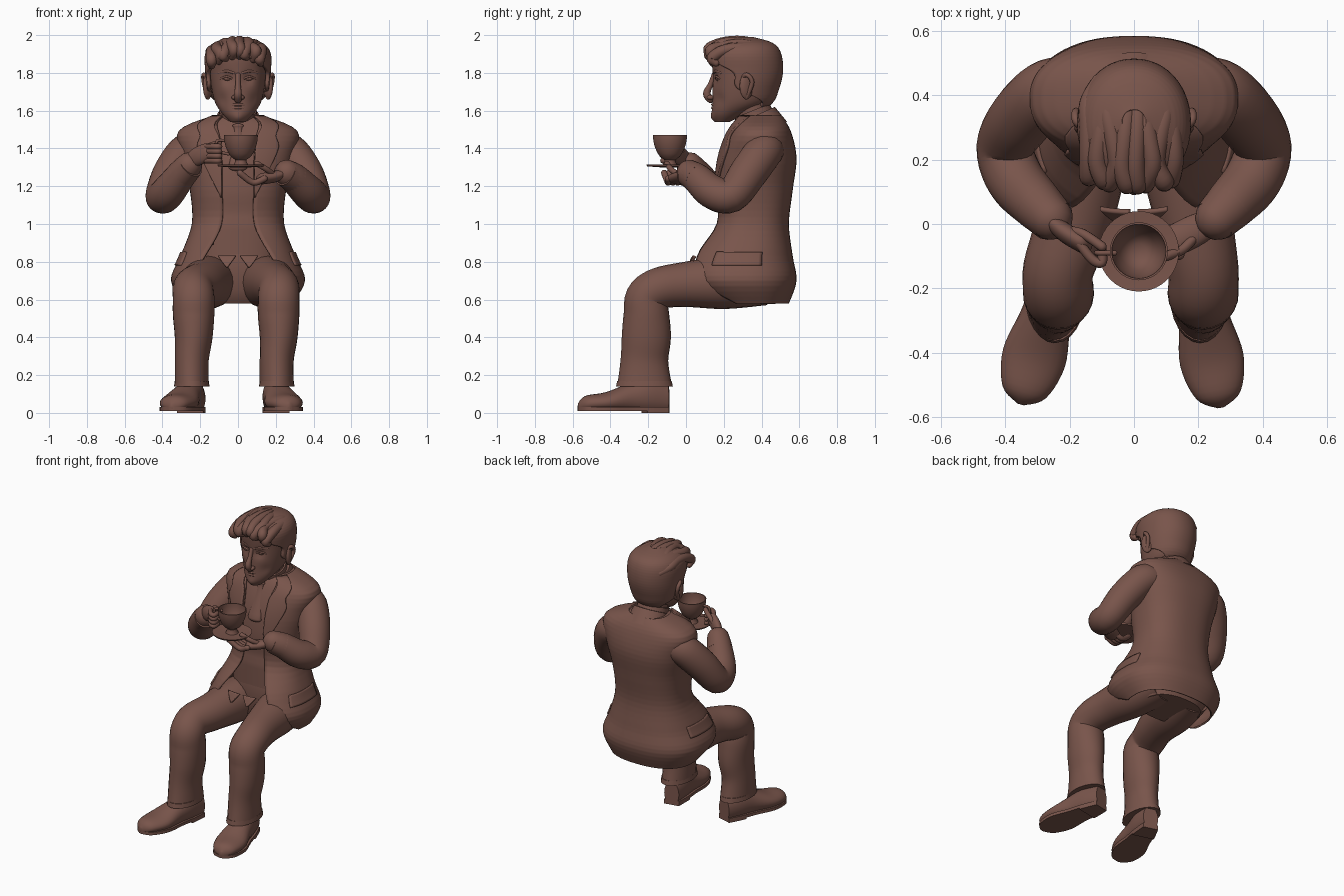
import bpy, bmesh
from math import sin, cos, pi, tau, copysign, exp
from mathutils import Vector, Matrix

if "Cube" in bpy.data.objects:
    bpy.data.objects.remove(bpy.data.objects["Cube"])

clay = bpy.data.materials.new("warm brown clay")
clay.use_nodes = True
clay.diffuse_color = (.19, .09, .07, 1)
clay.node_tree.nodes["Principled BSDF"].inputs["Base Color"].default_value = clay.diffuse_color

right_axis, depth_axis, up_axis = Matrix.Identity(3)
body_sides = (("left", 1), ("right", -1))


def finish(name, bm, thickness=0):
    bmesh.ops.recalc_face_normals(bm, faces=bm.faces)
    mesh = bpy.data.meshes.new(name)
    bm.to_mesh(mesh)
    bm.free()
    mesh.materials.append(clay)
    mesh.shade_smooth()
    mesh.set_sharp_from_angle(angle=.9)
    part = bpy.data.objects.new(name, mesh)
    bpy.context.collection.objects.link(part)
    if thickness:
        shell = part.modifiers.new("thickness", "SOLIDIFY")
        shell.thickness, shell.offset = thickness, 0
    return part


def skin(name, rings, closed=True, thickness=0):
    """Join rings of points into a capped tube or an open sheet."""
    bm = bmesh.new()
    loops = [[bm.verts.new(point) for point in ring] for ring in rings]
    count = len(rings[0])
    for low, high in zip(loops, loops[1:]):
        for j in range(count if closed else count - 1):
            k = (j + 1) % count
            bm.faces.new((low[j], low[k], high[k], high[j]))
    if closed:
        bm.faces.new(loops[0])
        bm.faces.new(loops[-1])
    return finish(name, bm, thickness)


def dense(rows, steps=5):
    """Smooth curve through rows of numbers."""
    out = []
    last = len(rows) - 1
    for i in range(last):
        quad = rows[max(i - 1, 0)], rows[i], rows[i + 1], rows[min(i + 2, last)]
        for t in (j / steps for j in range(steps)):
            out.append([b + t / 2 * (c - a + t * (2 * a - 5 * b + 4 * c - d + t * (3 * (b - c) + d - a)))
                        for a, b, c, d in zip(*quad)])
    return out + [rows[-1]]


def ellipse(centre, wide, high, sides):
    return [centre + wide * cos(tau * j / sides) + high * sin(tau * j / sides) for j in range(sides)]


def limb(name, rows, across=right_axis, flat=1, sides=24, rounded=True):
    """Tube through rows of x, y, z, half width and, if it varies, flat, which scales the other half width."""
    rows = dense([(*row, flat)[:5] for row in rows])
    points = [Vector(row[:3]) for row in rows]
    last = len(rows) - 1
    rings = []
    for i, (point, row) in enumerate(zip(points, rows)):
        along = (points[min(i + 1, last)] - points[max(i - 1, 0)]).normalized()
        across = (across - along * across.dot(along)).normalized()
        radius, ratio = row[3:]
        wide, high = across * radius, along.cross(across) * radius * ratio
        ends = (.4, .8, 1.2, 1.5) if rounded and i in (0, last) else ()
        way = along * radius * min(ratio, 1) * (1 if i else -1)
        dome = [ellipse(point + way * sin(q), wide * cos(q), high * cos(q), sides) for q in ends]
        flush = ellipse(point, wide, high, sides)
        rings += [flush] + dome if i else dome[::-1] + [flush]
    return skin(name, rings)


def wire(name, points, radius, **options):
    return limb(name, [(*point, radius) for point in points], sides=12, **options)


def mirrored(sign, rows):
    return [(sign * x, *rest) for x, *rest in rows]


def surf(table, z, angle, offset, power=2.4):
    """Point on a body given by rows of z, front, back, half width; angle zero is the front."""
    z = min(max(z, table[0][0]), table[-1][0])
    low, high = next((a, b) for a, b in zip(table, table[1:]) if z <= b[0])
    mix = (z - low[0]) / (high[0] - low[0])
    front, back, width = (a + (b - a) * mix for a, b in zip(low[1:4], high[1:4]))
    side, ahead = (copysign(abs(q) ** (2 / power), q) for q in (sin(angle), cos(angle)))
    return Vector(((width + offset) * side, (front + back) / 2 - ((back - front) / 2 + offset) * ahead, z))


def stack(name, table, offset=0, **options):
    return skin(name, [[surf(table, row[0], tau * j / 48, offset, **options) for j in range(48)] for row in table])


def patch(name, table, rows, offset, thickness, sides=12, **options):
    """Sheet lying on a body, from rows of z, start angle, end angle."""
    skin(name, [[surf(table, z, a + (b - a) * j / sides, offset, **options) for j in range(sides + 1)]
                for z, a, b in dense(rows)], False, thickness)


def ball(name, centre, scale, turn=0):
    bm = bmesh.new()
    place = Matrix.Translation(centre) @ Matrix.Rotation(turn, 4, "Z") @ Matrix.Diagonal((*scale, 1))
    bmesh.ops.create_uvsphere(bm, u_segments=20, v_segments=12, radius=1, matrix=place)
    finish(name, bm)


# Torso rows: z, front, back, half width, angle where the open jacket starts
torso = dense([(.58, .13, .54, .28, 1.3), (.7, 0, .58, .35, .75), (.83, .03, .56, .3, .55), (1, .16, .54, .24, .3),
               (1.18, .16, .56, .25, .27), (1.35, .18, .58, .29, .23), (1.49, .23, .55, .31, .27),
               (1.57, .28, .5, .13, .6)])
stack("waistcoat", [(z, max(front, .16), back, min(width, .25)) for z, front, back, width, gap in torso if z > .8], -.01)
stack("trouser_seat", [(.58, .2, .5, .2), (.65, .15, .53, .24), (.84, .17, .53, .23)])
patch("jacket", torso, [(row[0], row[4], tau - row[4]) for row in torso], 0, .01, sides=56)

for side, sign in body_sides:
    def front_patch(part, rows, offset):
        patch(side + part, torso, [(z, sign * a, sign * b) for z, a, b in rows], offset, .014)
    front_patch("_lapel", [(1.14, .27, .29), (1.38, .23, .66), (1.48, .27, .6), (1.57, .6, 1.2)], .012)
    front_patch("_pocket_flap", [(.78, 1.1, 1.9), (.85, 1.1, 1.9)], .007)
    front_patch("_waistcoat_point", [(.77, .12, .14), (.83, .02, .3)], -.01)
ball("jacket_button", (-.14, .12, .9), (.014, .01, .014))

# Neck, collars and tie
limb("neck", [(0, .4, 1.48, .09), (0, .36, 1.56, .09), (0, .34, 1.66, .09)])
limb("shirt_collar", [(0, .39, 1.5, .11), (0, .35, 1.6, .1)], rounded=False)
limb("jacket_collar", [(0, .42, 1.49, .14), (0, .38, 1.58, .11)], flat=.9, rounded=False)
limb("tie", [(0, .25, 1.52, .03), (0, .24, 1.48, .02), (0, .18, 1.3, .05)], flat=.4)

# Head rows: z, front, back, half width, angle where the hair starts
skull = dense([(1.54, .16, .23, .04, 3), (1.58, .14, .31, .08, 2.7), (1.64, .14, .43, .12, 2.4), (1.72, .14, .47, .14, 1.4),
               (1.81, .14, .49, .15, 1.2), (1.9, .14, .48, .15, .1), (1.95, .2, .44, .11, 0), (1.98, .3, .34, .02, 0)])
head = stack("head", skull, power=2.1)


def press(centre, reach, depth):
    """Push the face in, or pull it out, around a point."""
    for vert in head.data.vertices:
        vert.co += depth_axis * depth * exp(-((vert.co - Vector(centre)).length / reach) ** 2)


press((0, .15, 1.56), .03, -.014)
limb("nose", [(0, .15, 1.79, .014), (0, .13, 1.74, .014), (0, .11, 1.69, .02), (0, .13, 1.66, .02)])
for z in (1.615, 1.632):
    wire("lip", [(-.03, .15, z), (0, .14, z), (.03, .15, z)], .007)
for side, sign in body_sides:
    press((sign * .05, .15, 1.77), .03, .02)
    press((sign * .08, .18, 1.66), .03, .01)
    ball(side + "_nostril", (sign * .02, .13, 1.67), (.014, .02, .013))
    ball(side + "_eye", (sign * .055, .17, 1.77), (.022, .014, .012))
    wire(side + "_eyelid", mirrored(sign, [(.03, .16, 1.77), (.06, .16, 1.78), (.09, .18, 1.77)]), .006)
    wire(side + "_eyebrow", mirrored(sign, [(.02, .15, 1.8), (.06, .16, 1.81), (.1, .19, 1.8)]), .008)
    ball(side + "_ear", (sign * .16, .32, 1.73), (.02, .04, .07), sign / 2)
    wire(side + "_ear_rim", mirrored(sign, [(.15, .29, 1.76), (.18, .32, 1.79), (.18, .35, 1.75), (.16, .32, 1.67)]), .012)

# Hair: close cap with swept tufts on top
hairline = [(row[0], max(row[4], 0)) for row in skull if row[0] > 1.62]
patch("hair_cap", skull, [(z, a, tau - a) for z, a in hairline], .014, .02, sides=48, power=2.1)
for i in range(8):
    x = i * .037 - .14
    drop, wave = 2.6 * x * x, .014 * sin(i * 2.3)
    tuft = [(x, .14, 1.89, .02), (x + wave, .12, 1.92 + wave, .03), (x - wave, .18, 1.955, .03), (x, .27, 1.967, .03),
            (x + wave, .35, 1.955, .03), (x * .8, .42, 1.93, .02)]
    limb("hair_tuft", [(across, y + drop / 2, z - drop, radius) for across, y, z, radius in tuft], sides=16)

# Arms: bent sleeves with cuffs
for side, sign in body_sides:
    lift = .02 - sign * .02
    sleeve = [(.2, .43, 1.39, .09), (.27, .41, 1.38, .1), (.35, .33, 1.27, .1), (.4, .24, 1.15, .09),
              (.37, .14, 1.17, .09), (.3, .06, 1.24 + lift / 2, .08), (.26, .02, 1.27 + lift, .07)]
    cuff = [(.3, .06, 1.24 + lift / 2, .08), (.25, .01, 1.27 + lift, .07)]
    shirt = [(.27, .03, 1.26 + lift, .05), (.23, 0, 1.28 + lift, .05)]
    limb(side + "_sleeve", mirrored(sign, sleeve), depth_axis)
    limb(side + "_cuff", mirrored(sign, cuff), depth_axis, rounded=False)
    limb(side + "_shirt_cuff", mirrored(sign, shirt), depth_axis, rounded=False)

# Hands: left under the saucer, right pinching the handle
limb("left_palm", [(.25, .01, 1.27, .04), (.19, -.02, 1.25, .05), (.13, -.05, 1.24, .05)], depth_axis, flat=.6)
limb("right_palm", [(-.26, .01, 1.33, .04), (-.21, -.03, 1.36, .05), (-.16, -.06, 1.38, .05)], up_axis, flat=.6)
for i in range(4):
    y = -.02 - i * .025
    z = 1.43 + y
    wire("left_finger", [(.14, y, 1.24), (.08, y, 1.22), (.01, y - .02, 1.27)], .017)
    wire("right_finger", [(-.17, -.06, z), (-.13, -.11, z), (-.1, -.12, z), (-.1, -.08, z)], .015)
wire("left_thumb", [(.19, -.04, 1.26), (.15, -.08, 1.29), (.1, -.1, 1.32)], .015)
wire("right_thumb", [(-.21, -.02, 1.37), (-.16, -.03, 1.41), (-.1, -.07, 1.43)], .015)


# Teacup and saucer
def lathe(name, profile):
    skin(name, [ellipse(Vector((.015, -.085, z)), right_axis * radius, depth_axis * radius, 40) for radius, z in profile])


bowl = [(.03 + .06 * sin(pi / 2 * t / 8) ** .6, 1.34 + .13 * t / 8) for t in range(9)]
lining = [(radius - .006, z) for radius, z in bowl]
lathe("teacup", [(.04, 1.31), (.03, 1.33)] + bowl + lining[::-1])
lathe("saucer", [(.05, 1.3), (.12, 1.305), (.125, 1.315), (.06, 1.31)])
wire("cup_handle", [(-.06, -.09, 1.44), (-.11, -.09, 1.44), (-.11, -.09, 1.39), (-.05, -.09, 1.37)], .008, across=depth_axis)


# Legs and shoes
def shoe(side, heel_x, turn):
    place = Matrix.Translation((heel_x, -.1, 0)) @ Matrix.Rotation(turn, 4, "Z")
    shape = dense([(0, .05, .16), (.1, .07, .19), (.2, .08, .16), (.33, .1, .11), (.44, .07, .09), (.48, .01, .05)])
    angles = [tau * j / 24 for j in range(24)]
    skin(side + "_shoe", [[place @ Vector((width * cos(q), -along, .02 + (top - .02) * max(0, .4 + .6 * sin(q))))
                           for q in angles] for along, width, top in shape])

    def slab(part, low, reach):
        skin(side + part, [[place @ Vector((x * width, -along, z)) for x, z in ((-1, low), (1, low), (1, .03), (-1, .03))]
                           for along, width, top in shape if along < reach])
    slab("_sole", .01, 1)
    slab("_heel", 0, .12)


for side, sign in body_sides:
    knee, foot = .225 - sign * .01, .225 - sign * .02
    trouser = [(.12, .42, .7, .13, 1), (.16, .2, .69, .14, 1), (.19, 0, .68, .12, 1), (knee, -.14, .66, .11, 1),
               (knee, -.21, .61, .11, 1), (knee, -.21, .52, .11, 1.1), (knee, -.21, .4, .1, 1.3),
               (foot, -.22, .28, .09, 1.4), (foot, -.22, .15, .09, 1.6)]
    limb(side + "_trouser_leg", mirrored(sign, trouser), rounded=False)
    limb(side + "_trouser_hem", mirrored(sign, [(foot, -.22, .17, .09), (foot, -.22, .14, .094)]), flat=1.6, rounded=False)
shoe("left", .18, .19)
shoe("right", -.22, -.28)
